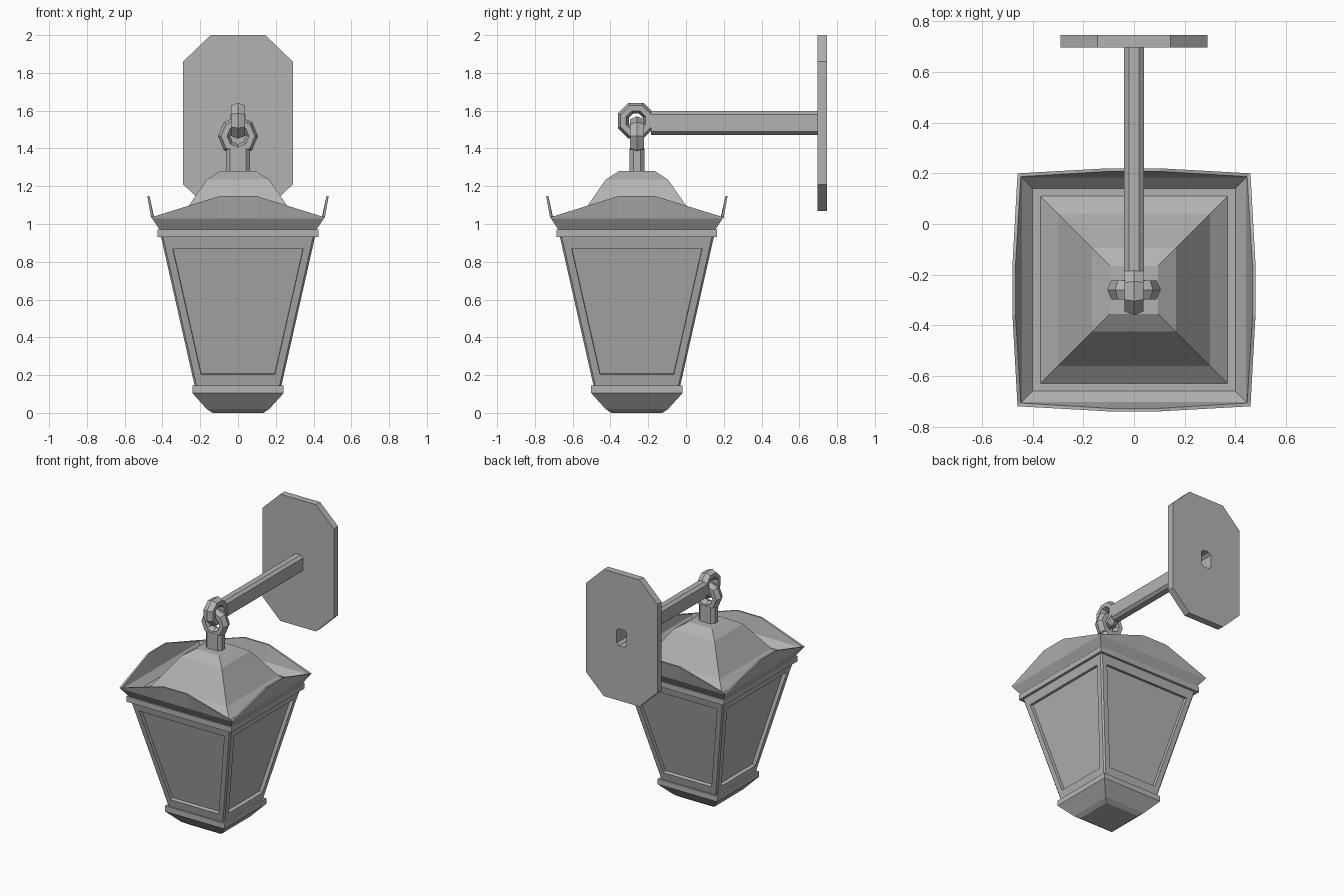
import bpy, bmesh
from math import cos, sin, pi
from mathutils import Vector

if "Cube" in bpy.data.objects:
    bpy.data.objects.remove(bpy.data.objects["Cube"])

CY = -0.26  # lantern axis in y

metal = bpy.data.materials.new("dark_grey_metal")
metal.diffuse_color = (0.45, 0.45, 0.45, 1)
metal.use_nodes = True
metal.node_tree.nodes["Principled BSDF"].inputs["Base Color"].default_value = metal.diffuse_color


def finish(name, bm):
    bmesh.ops.recalc_face_normals(bm, faces=bm.faces)
    me = bpy.data.meshes.new(name)
    bm.to_mesh(me)
    bm.free()
    me.materials.append(metal)
    ob = bpy.data.objects.new(name, me)
    bpy.context.collection.objects.link(ob)
    return ob


def loft(rings, cap_start=True, cap_end=True):
    """Bridge rings of points into a new bmesh."""
    bm = bmesh.new()
    vs = [[bm.verts.new(p) for p in r] for r in rings]
    n = len(vs[0])
    for a, b in zip(vs, vs[1:]):
        for i in range(n):
            j = (i + 1) % n
            bm.faces.new((a[i], a[j], b[j], b[i]))
    if cap_start:
        bm.faces.new(vs[0][::-1])
    if cap_end:
        bm.faces.new(vs[-1])
    return bm


def four_sides(pts):
    """Repeat the points of the front side around the lantern axis."""
    out = []
    for k in range(4):
        c, s = round(cos(k * pi / 2)), round(sin(k * pi / 2))
        out += [Vector((x * c - y * s, x * s + y * c + CY, z)) for x, y, z in pts]
    return out


def square(h, z):
    return four_sides([(-h, -h, z)])


def chamfered(h, z, c=0.01):
    return four_sides([(-h + c, -h, z), (h - c, -h, z)])


def eave(hc, zc, hm=None, zm=None):
    """Square ring with a two-point raised middle on each side."""
    hm, zm = hm or hc, zm or zc
    m = min(0.1, hc * 0.45)
    return four_sides([(-hc, -hc, zc), (-m, -hm, zm), (m, -hm, zm)])


def octagon(a, b, ca, cb):
    return [(-ca, -b), (ca, -b), (a, -cb), (a, cb), (ca, b), (-ca, b), (-a, cb), (-a, -cb)]


# base cup and top collar
finish("base_cup", loft([square(h, z) for h, z in
       [(0.135, 0), (0.165, 0.02), (0.242, 0.105), (0.242, 0.145), (0.2, 0.145)]]))
finish("top_collar", loft([square(h, z) for h, z in
       [(0.39, 0.93), (0.425, 0.93), (0.425, 0.97), (0.39, 0.97)]]))

# tapered body with recessed panes
slope = (0.407 - 0.23) / (0.93 - 0.145)
bm = loft([chamfered(0.23 + (z - 0.145) * slope, z) for z in (0.145, 0.167, 0.907, 0.93)])
bmesh.ops.recalc_face_normals(bm, faces=bm.faces)
panes = [f for f in bm.faces if f.calc_area() > 0.2 and abs(f.normal.z) < 0.5]
bmesh.ops.inset_individual(bm, faces=panes, thickness=0.037, depth=0, use_even_offset=True)
bmesh.ops.inset_individual(bm, faces=panes, thickness=0.0005, depth=-0.025, use_even_offset=True)
finish("lantern_body", bm)

# roof with raised eaves
finish("roof", loft([eave(*r) for r in [
    (0.415, 0.97), (0.455, 1.03), (0.46, 1.035, 0.48, 1.147),
    (0.447, 1.037, 0.468, 1.147), (0.443, 1.03), (0.40, 0.985), (0.37, 0.985),
    (0.30, 1.04), (0.165, 1.235), (0.095, 1.28)]]))

# neck post
neck = octagon(0.064, 0.039, 0.043, 0.018)
finish("neck_post", loft([[(x, y + CY, z) for x, y in neck] for z in (1.27, 1.40)]))

# wall arm, open at the wall end
arm = octagon(0.04, 0.063, 0.02, 0.046)
finish("wall_arm", loft([[(x, y, z + 1.535) for x, z in arm] for y in (-0.185, 0.70)], cap_end=False))


# linked rings
def link(name, center, axis_u, axis_w, phase, k):
    bm = bmesh.new()
    up, grid = Vector((0, 0, 1)), []
    for i in range(8):
        t = i * pi / 4 + phase
        d = axis_u * cos(t) + up * sin(t)
        grid.append([bm.verts.new(center + d * k * (0.067 + 0.029 * cos(s * pi / 3))
                     + axis_w * 0.043 * sin(s * pi / 3)) for s in range(6)])
    for i in range(8):
        for s in range(6):
            a, b, s2 = grid[i], grid[(i + 1) % 8], (s + 1) % 6
            bm.faces.new((a[s], b[s], b[s2], a[s2]))
    finish(name, bm)


X, Y = Vector((1, 0, 0)), Vector((0, 1, 0))
link("lantern_ring", Vector((0, CY, 1.465)), X, Y, 0, 1.1)
link("arm_ring", Vector((0, -0.265, 1.547)), Y, X, pi / 8, 1.07)

# wall plate, with the arm's socket open through it
plate = octagon(0.29, 0.465, 0.145, 0.325)
bm = loft([[(x, y, z + 1.535) for x, z in shape] for shape, y in
           [(arm, 0.697), (plate, 0.697), (plate, 0.747), (arm, 0.747), (arm, 0.697)]], False, False)
bmesh.ops.remove_doubles(bm, verts=bm.verts, dist=0.0001)
finish("wall_plate", bm)
